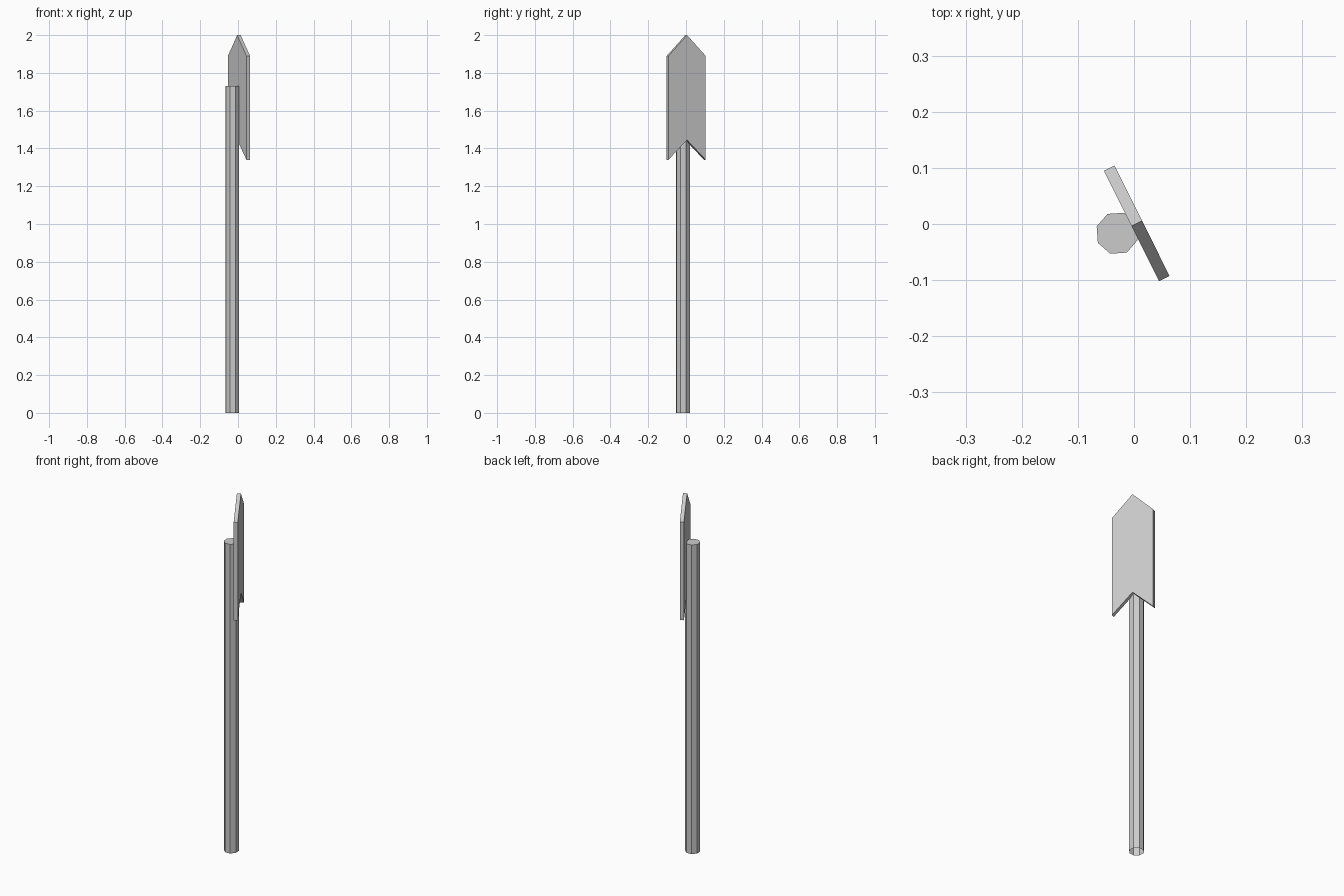
import bpy
import bmesh
from math import radians
from mathutils import Matrix

if "Cube" in bpy.data.objects:
    bpy.data.objects.remove(bpy.data.objects["Cube"])

TURN = Matrix.Rotation(radians(26.5), 4, 'Z')


def add_object(name, bm, location):
    bmesh.ops.recalc_face_normals(bm, faces=bm.faces[:])
    bm.transform(Matrix.Translation(location) @ TURN)
    mesh = bpy.data.meshes.new(name)
    bm.to_mesh(mesh)
    bm.free()
    obj = bpy.data.objects.new(name, mesh)
    bpy.context.collection.objects.link(obj)
    return obj


# Octagonal post, capped on top and open underneath
height = 1.73
bm = bmesh.new()
bmesh.ops.create_cone(bm, cap_ends=True, segments=8, radius1=0.0385,
                      radius2=0.0385, depth=height)
bm.normal_update()
bottom = [f for f in bm.faces if f.normal.z < -0.9]
bmesh.ops.delete(bm, geom=bottom, context='FACES_ONLY')
# Put a corner of the octagon on the side that meets the plate
points = [(v.co.x, v.co.y) for v in bm.verts]
if max(p[0] for p in points) < 0.038:
    bm.transform(Matrix.Rotation(radians(22.5), 4, 'Z'))
add_object("post", bm, (-0.030, -0.0165, height / 2))

# Arrow-shaped sign plate: pointed top and notched bottom
thickness = 0.021
half_profile = [(0.11, 1.34), (0.11, 1.89)]
profile = ([(0, 1.445)] + half_profile + [(0, 2.0)]
           + [(-y, z) for y, z in reversed(half_profile)])
bm = bmesh.new()
face = bm.faces.new([bm.verts.new((-thickness / 2, y, z)) for y, z in profile])
result = bmesh.ops.extrude_face_region(bm, geom=[face], use_keep_orig=True)
moved = [g for g in result["geom"] if isinstance(g, bmesh.types.BMVert)]
bmesh.ops.translate(bm, verts=moved, vec=(thickness, 0, 0))
add_object("sign_plate", bm, (0.005, 0.001, 0))
